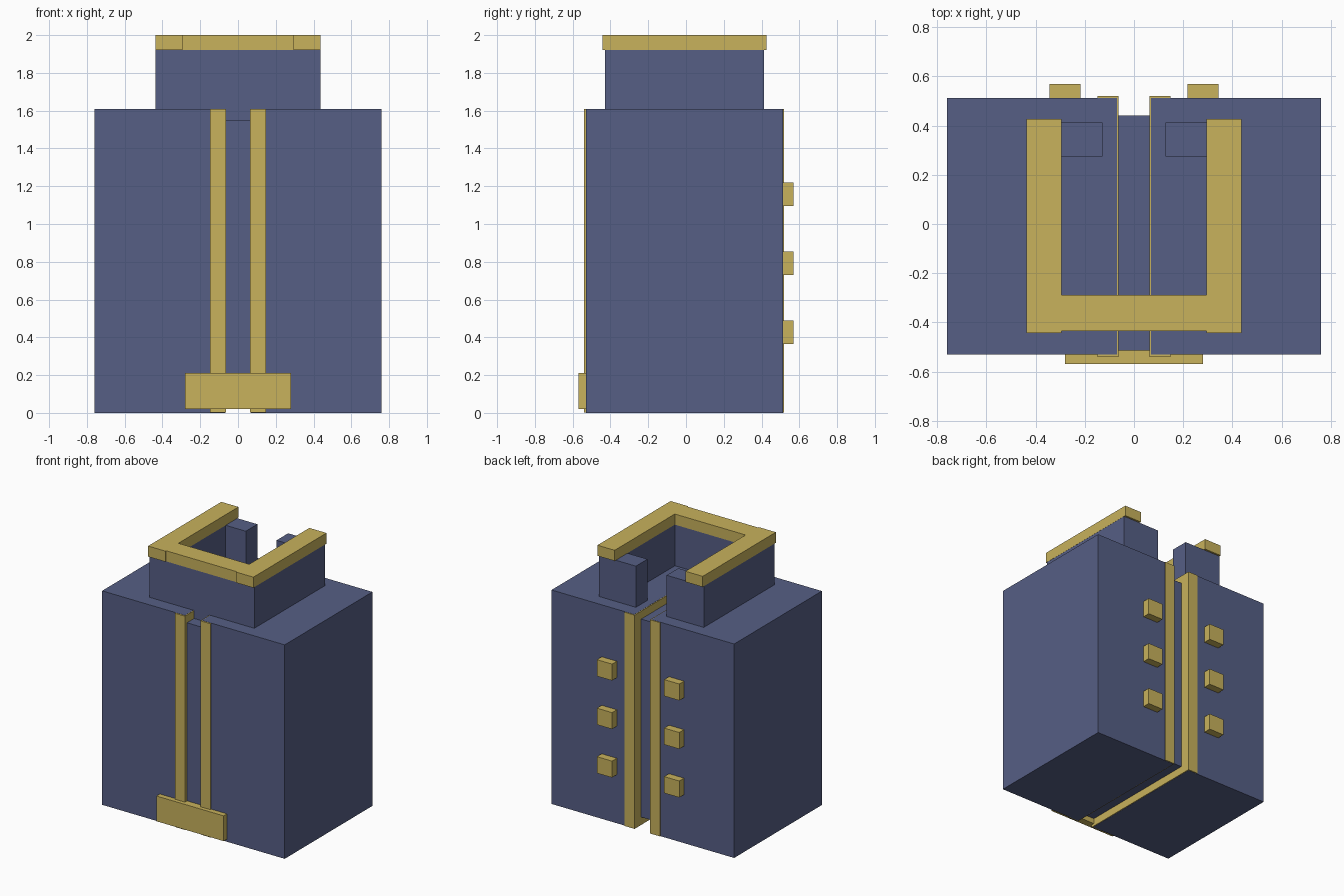
import bpy
import bmesh
from mathutils import Vector

cube = bpy.data.objects.get("Cube")
if cube:
    bpy.data.objects.remove(cube, do_unlink=True)


def material(name, rgb):
    mat = bpy.data.materials.new(name)
    mat.use_nodes = True
    color = (*rgb, 1)
    mat.diffuse_color = color
    mat.node_tree.nodes["Principled BSDF"].inputs["Base Color"].default_value = color
    return mat


BLUE = material("slate blue", (0.093, 0.114, 0.235))
GOLD = material("muted gold", (0.578, 0.445, 0.107))


def finish(name, bm, mat):
    mesh = bpy.data.meshes.new(name)
    bmesh.ops.recalc_face_normals(bm, faces=bm.faces)
    bm.to_mesh(mesh)
    bm.free()
    mesh.materials.append(mat)
    obj = bpy.data.objects.new(name, mesh)
    bpy.context.collection.objects.link(obj)
    return obj


def box(name, x, y, z, mat):
    """Box given by its (low, high) range on each axis."""
    bm = bmesh.new()
    bmesh.ops.create_cube(bm, size=1)
    low, high = (Vector(c) for c in zip(x, y, z))
    bmesh.ops.scale(bm, vec=high - low, verts=bm.verts)
    bmesh.ops.translate(bm, vec=(low + high) / 2, verts=bm.verts)
    return finish(name, bm, mat)


def pair(name, x, y, z, mat):
    """Matching boxes on the left (+x) and right (-x)."""
    box("left_" + name, x, y, z, mat)
    box("right_" + name, (-x[1], -x[0]), y, z, mat)


def prism(name, outline, z, mat):
    """Upright prism over a half outline mirrored across x = 0."""
    points = outline + [(-x, y) for x, y in reversed(outline)]
    bm = bmesh.new()
    face = bm.faces.new([bm.verts.new((px, py, z[0])) for px, py in points])
    top = bmesh.ops.extrude_face_region(bm, geom=[face])["geom"]
    verts = [v for v in top if isinstance(v, bmesh.types.BMVert)]
    bmesh.ops.translate(bm, vec=(0, 0, z[1] - z[0]), verts=verts)
    return finish(name, bm, mat)


# Body halves joined by a recessed core
pair("body_half", (0.07, 0.76), (-0.53, 0.513), (0, 1.61), BLUE)
box("recessed_core", (-0.08, 0.08), (-0.515, 0.442), (0.06, 1.55), BLUE)

# Gold bands lining the central groove
pair("band", (0.064, 0.148), (-0.54, 0.52), (0.001, 1.609), GOLD)

# Collar wall with inward returns at the open back
collar = [(0.437, -0.43), (0.437, 0.413), (0.128, 0.413), (0.128, 0.275),
          (0.295, 0.275), (0.295, -0.29)]
prism("collar", collar, (1.52, 1.92), BLUE)

# Gold rim on the collar
pair("rim_side", (0.295, 0.438), (-0.443, 0.427), (1.92, 2), GOLD)
box("rim_front", (-0.295, 0.295), (-0.435, -0.288), (1.92, 2), GOLD)

# Front clasp plate
box("clasp_plate", (-0.28, 0.28), (-0.57, -0.515), (0.02, 0.21), GOLD)

# Back studs in two columns
for i, z in enumerate((0.365, 0.73, 1.095)):
    pair(f"stud_{i + 1}", (0.217, 0.343), (0.5, 0.57), (z, z + 0.124), GOLD)
